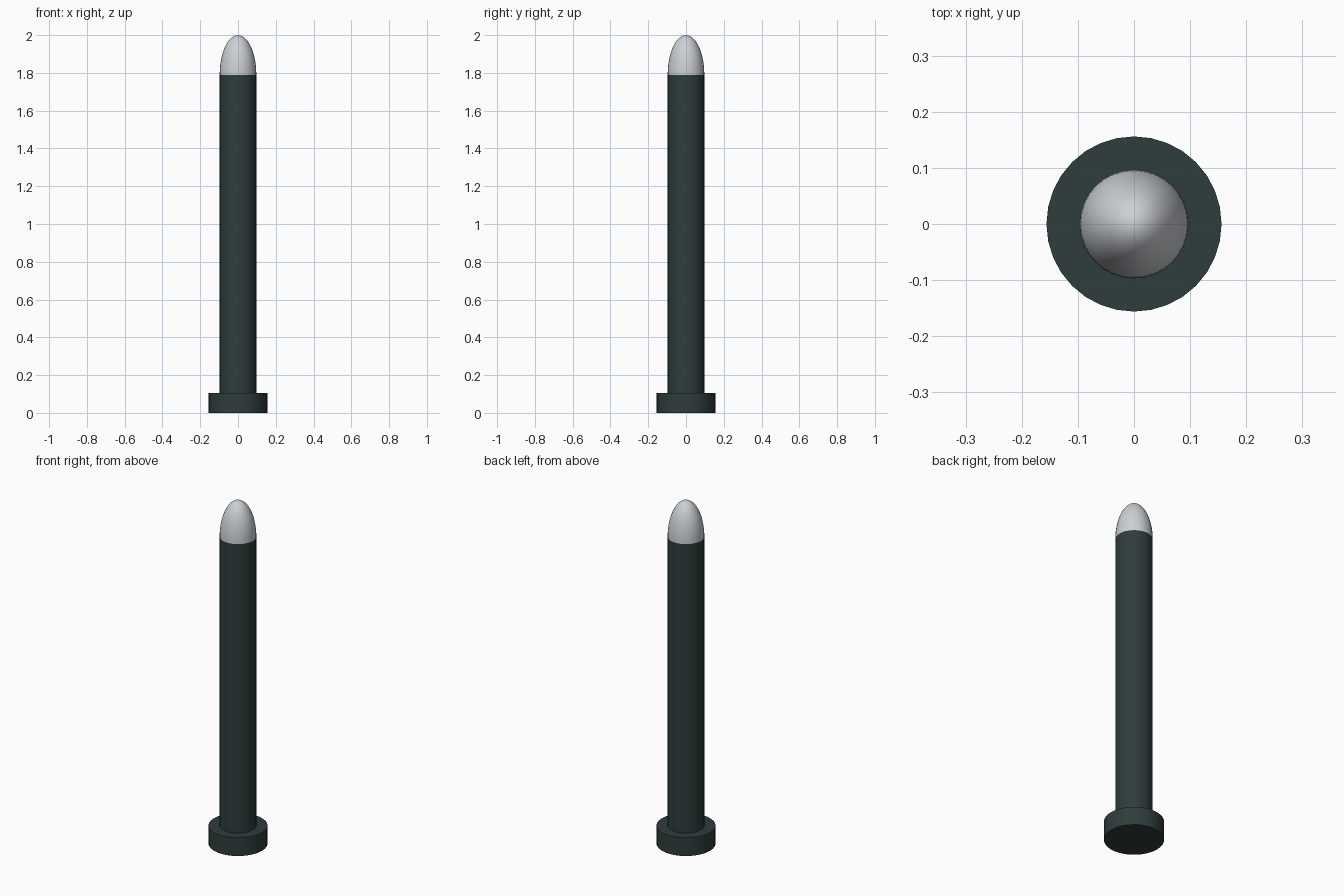
import bpy, math

if "Cube" in bpy.data.objects:
    bpy.data.objects.remove(bpy.data.objects["Cube"])

def material(name, rgb):
    m = bpy.data.materials.new(name)
    m.diffuse_color = (*rgb, 1.0)
    m.use_nodes = True
    m.node_tree.nodes["Principled BSDF"].inputs["Base Color"].default_value = m.diffuse_color
    return m

dark = material("dark green grey", (0.028, 0.046, 0.045))
silver = material("light silver", (0.60, 0.63, 0.66))

SIDES = 32

def lathe(name, profile, mat):
    """Revolve (radius, z) points around z; zero radius makes a pole."""
    verts, rings, faces = [], [], []
    for r, z in profile:
        n = 1 if r < 1e-6 else SIDES
        rings.append([len(verts) + i for i in range(n)])
        for i in range(n):
            a = math.tau * i / SIDES
            verts.append((r * math.sin(a), r * math.cos(a), z))
    for lo, hi in zip(rings, rings[1:]):
        for i in range(SIDES):
            j = (i + 1) % SIDES
            if len(hi) == 1:
                faces.append((lo[j], lo[i], hi[0]))
            else:
                faces.append((lo[j], lo[i], hi[i], hi[j]))
    # flat caps on open ends
    if len(rings[0]) > 1:
        faces.append(tuple(rings[0]))
    if len(rings[-1]) > 1:
        faces.append(tuple(reversed(rings[-1])))
    mesh = bpy.data.meshes.new(name)
    mesh.from_pydata(verts, [], faces)
    mesh.materials.append(mat)
    ob = bpy.data.objects.new(name, mesh)
    bpy.context.collection.objects.link(ob)
    bpy.ops.object.select_all(action='DESELECT')
    ob.select_set(True)
    bpy.context.view_layer.objects.active = ob
    bpy.ops.object.shade_smooth_by_angle(angle=math.radians(40))
    return ob

# Base collar
lathe("base_collar", [(0.156, 0.0), (0.156, 0.106)], dark)

# Post shaft
R, TOP = 0.097, 1.79
lathe("post_shaft", [(R, 0.106), (R, TOP)], dark)

# Rounded cap: half ellipsoid
STEPS = 14
cap = [(R * math.cos(t), TOP + (2.0 - TOP) * math.sin(t))
       for t in (math.pi / 2 * k / STEPS for k in range(STEPS + 1))]
lathe("rounded_cap", cap, silver)
